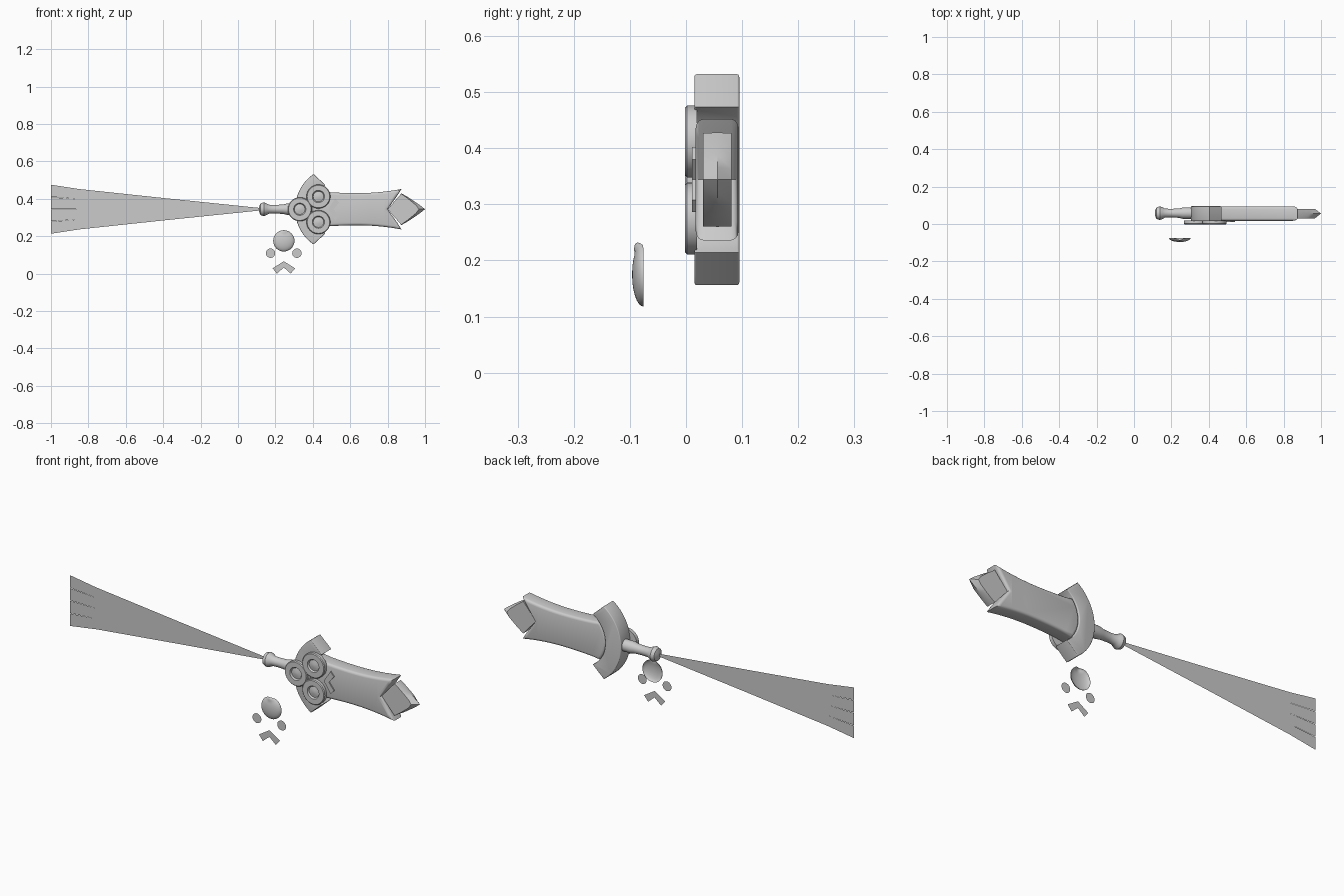
import bpy, bmesh, math
from mathutils import Matrix, Vector

if "Cube" in bpy.data.objects:
    bpy.data.objects.remove(bpy.data.objects["Cube"])

CZ, CY = 0.344, 0.056          # weapon axis height and mid depth
grey = bpy.data.materials.new("plain grey")
grey.diffuse_color = (0.6, 0.6, 0.6, 1)
grey.use_nodes = True
grey.node_tree.nodes["Principled BSDF"].inputs["Base Color"].default_value = grey.diffuse_color


def finish(name, bm, angle=35, solid=True):
    if solid:
        bmesh.ops.recalc_face_normals(bm, faces=bm.faces[:])
    me = bpy.data.meshes.new(name)
    bm.to_mesh(me)
    bm.free()
    me.materials.append(grey)
    ob = bpy.data.objects.new(name, me)
    bpy.context.collection.objects.link(ob)
    bpy.ops.object.select_all(action='DESELECT')
    ob.select_set(True)
    bpy.context.view_layer.objects.active = ob
    bpy.ops.object.shade_smooth_by_angle(angle=math.radians(angle))
    return ob


def mirrored(half):
    """Close an upper half outline (x, height above axis) with its mirror image."""
    return half + [(x, -h) for x, h in reversed(half) if h > 1e-6]


def loft(name, rings, bevel=0.0, segments=3):
    """Join rings of (x, y, z) points and cap both ends; optionally round the cap rims."""
    bm = bmesh.new()
    rows = [[bm.verts.new(p) for p in ring] for ring in rings]
    n = len(rows[0])
    for a, b in zip(rows, rows[1:]):
        for i in range(n):
            j = (i + 1) % n
            bm.faces.new((a[i], a[j], b[j], b[i]))
    caps = [bm.faces.new(rows[0]), bm.faces.new(rows[-1])]
    bmesh.ops.remove_doubles(bm, verts=bm.verts[:], dist=1e-5)
    if bevel:
        bmesh.ops.recalc_face_normals(bm, faces=bm.faces[:])
        edges = list({e for f in caps for e in f.edges})
        bmesh.ops.bevel(bm, geom=edges, offset=bevel, segments=segments,
                        profile=0.5, affect='EDGES', clamp_overlap=True)
    return finish(name, bm)


def slab(name, outline, y0, y1, cz=CZ, bevel=0.0):
    return loft(name, [[(x, y, cz + h) for x, h in outline] for y in (y0, y1)], bevel)


def lathe(name, profile, matrix, sides=32, solid=True, dent=None):
    """Spin (radius, height) points around local z, then place with matrix."""
    bm = bmesh.new()
    rows = [[bm.verts.new((r * math.cos(2 * math.pi * i / sides),
                           r * math.sin(2 * math.pi * i / sides), h))
             for i in range(sides)] for r, h in profile]
    for a, b in zip(rows, rows[1:]):
        for i in range(sides):
            j = (i + 1) % sides
            bm.faces.new((a[i], a[j], b[j], b[i]))
    bmesh.ops.remove_doubles(bm, verts=bm.verts[:], dist=1e-5)
    if dent:
        for v in bm.verts:
            dent(v)
    bm.transform(matrix)
    return finish(name, bm, solid=solid)


def facing_front(x, y, z):
    return Matrix.Translation((x, y, z)) @ Matrix.Rotation(math.radians(90), 4, 'X')


# Blade: rounded root, slightly waisted edges, swallowtail end
root = [math.radians(a) for a in range(0, 41, 8)]
half = [(0.547 - 0.152 * math.cos(a), 0.152 * math.sin(a)) for a in root]
for i in range(1, 15):
    x = 0.44 + 0.434 * i / 14
    t = (x - 0.64) / 0.234
    half.append((x, 0.086 + (0.022 if t > 0 else 0.012) * t * t))
half += [(0.852, 0.073), (0.80, 0)]
slab("blade", mirrored(half), 0.017, 0.094, bevel=0.013)

# Crescent guard with slanted ends
outer = [(0.533 - 0.228 * math.cos(a), 0.228 * math.sin(a))
         for a in (math.radians(-55.5 + 111 * i / 24) for i in range(25))]
inner = [(0.547 - 0.152 * math.cos(a), 0.152 * math.sin(a))
         for a in (math.radians(58.5 - 117 * i / 24) for i in range(25))]
slab("guard", outer + inner, 0.015, 0.095, bevel=0.004)

# Pointed tip: full thickness at the shoulders, sharpening to a mid-plane edge
mid = [(0.80, 0), (0.875, 0.084), (0.91, 0.064), (0.94, 0.044), (0.972, 0.022), (1.0, 0)]
face = [(0.80, 0), (0.872, 0.083), (0.903, 0.061), (0.928, 0.041), (0.953, 0.02), (0.967, 0)]
loft("blade_tip", [[(x, y, CZ + h) for x, h in mirrored(o)]
                   for o, y in ((face, 0.03), (mid, CY), (face, 0.081))])

# Handle with pommel, turned along x
lathe("handle", [(0, 0.112), (0.012, 0.112), (0.031, 0.12), (0.037, 0.138), (0.031, 0.153),
                 (0.024, 0.165), (0.023, 0.2), (0.025, 0.24), (0.03, 0.26), (0.03, 0.32), (0, 0.32)],
      Matrix.Translation((0, CY + 0.002, CZ)) @ Matrix.Rotation(math.radians(90), 4, 'Y'))

# Three recessed discs on the guard
disc = [(0, -0.022), (0.064, -0.022), (0.064, -0.004), (0.060, 0), (0.033, 0),
        (0.028, -0.008), (0.018, -0.006), (0.008, -0.004), (0, -0.0035)]
for name, x, z in (("disc_left", 0.33, CZ), ("disc_top", 0.43, 0.412), ("disc_bottom", 0.43, 0.275)):
    lathe(name, disc, facing_front(x, -0.002, z))

# Chevron plate on the blade
chevron = [(0, 0), (0.038, 0.058), (0.058, 0.036), (0.029, 0)]
slab("blade_chevron", [(0.482 + x, h) for x, h in mirrored(chevron)], 0.011, 0.018)

# Long ribbon trailing from the pommel, its end slit into four tails
bm = bmesh.new()
stations = [(0.125, 0.006), (-0.4, 0.06), (-0.85, 0.108), (-1.0, 0.131)]


def ribbon_point(x, h):
    return bm.verts.new((x, CY + 0.002, CZ + h))


for k in range(4):
    for s, ((x0, h0), (x1, h1)) in enumerate(zip(stations, stations[1:])):
        gap = 0.0012 if s == 2 else 0
        lo, hi = -1 + k / 2, -0.5 + k / 2
        bm.faces.new((ribbon_point(x0, h0 * lo), ribbon_point(x0, h0 * hi),
                      ribbon_point(x1, h1 * hi - (gap if k < 3 else 0)),
                      ribbon_point(x1, h1 * lo + (gap if k > 0 else 0))))
bmesh.ops.remove_doubles(bm, verts=bm.verts[:], dist=1e-5)
finish("ribbon", bm, solid=False)

# Floating ornament: open dome dented at the top, two flat spots, flat chevron
def dent_top(v):
    d = (Vector((v.co.x, v.co.y)) - Vector((0, 0.062))).length
    if d < 0.026:
        v.co.z += 0.012 * (1 - d / 0.026)


dome = [(0.057 * math.sin(a), 0.02 * math.cos(a)) for a in
        (math.pi / 2 * i / 10 for i in range(11))]
lathe("ornament_dome", dome, facing_front(0.245, -0.076, 0.175), solid=False, dent=dent_top)
for name, x in (("ornament_spot_left", 0.174), ("ornament_spot_right", 0.315)):
    lathe(name, [(0, 0), (0.025, 0)], facing_front(x, -0.094, 0.109), solid=False)

bm = bmesh.new()
for side in (-1, 1):
    bm.faces.new([bm.verts.new((0.245 + side * h, -0.094, 0.066 - x)) for x, h in
                  [(0, 0), (0.038, 0.06), (0.066, 0.037), (0.034, 0)]][::side])
bmesh.ops.remove_doubles(bm, verts=bm.verts[:], dist=1e-5)
finish("ornament_chevron", bm, solid=False)
